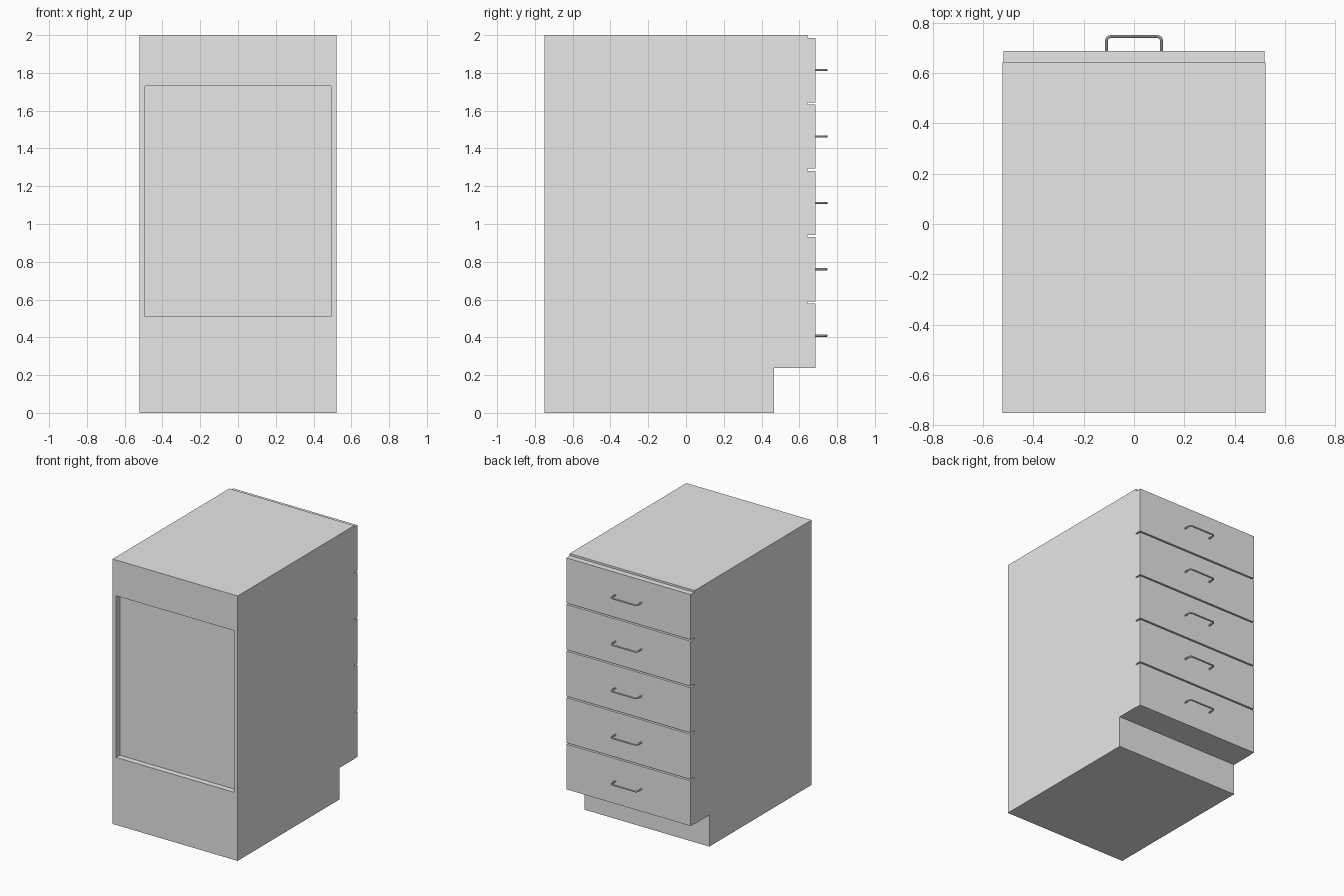
import bpy, bmesh, math
from mathutils import Vector

cube = bpy.data.objects.get("Cube")
if cube:
    bpy.data.objects.remove(cube, do_unlink=True)

grey = bpy.data.materials.new("light grey")
grey.use_nodes = True
grey.diffuse_color = (0.8, 0.8, 0.8, 1)
grey.node_tree.nodes["Principled BSDF"].inputs["Base Color"].default_value = (0.8, 0.8, 0.8, 1)

HALF_W, FRONT, CASE_END, FACE_END = 0.522, -0.75, 0.642, 0.686
KICK_Y, KICK_Z, HEIGHT = 0.467, 0.238, 2.0
DRAWERS, GAP, DRAWER_TOP = 5, 0.011, 1.985


def add_object(name, bm):
    bmesh.ops.recalc_face_normals(bm, faces=bm.faces)
    mesh = bpy.data.meshes.new(name)
    bm.to_mesh(mesh)
    bm.free()
    mesh.materials.append(grey)
    obj = bpy.data.objects.new(name, mesh)
    bpy.context.collection.objects.link(obj)
    return obj


def box(name, low, high):
    bm = bmesh.new()
    bmesh.ops.create_cube(bm, size=1)
    for v in bm.verts:
        v.co = [(a + b) / 2 + c * (b - a) for a, b, c in zip(low, high, v.co)]
    return add_object(name, bm)


# Cabinet body: side profile with a toe kick, extruded across the width
bm = bmesh.new()
profile = [(FRONT, 0), (KICK_Y, 0), (KICK_Y, KICK_Z),
           (CASE_END, KICK_Z), (CASE_END, HEIGHT), (FRONT, HEIGHT)]
side = bm.faces.new([bm.verts.new((-HALF_W, y, z)) for y, z in profile])
extruded = bmesh.ops.extrude_face_region(bm, geom=[side])["geom"]
bmesh.ops.translate(bm, vec=(2 * HALF_W, 0, 0),
                    verts=[g for g in extruded if isinstance(g, bmesh.types.BMVert)])
bmesh.ops.recalc_face_normals(bm, faces=bm.faces)

# Recessed panel on the plain end
panel = next(f for f in bm.faces if f.normal.y < -0.9)
bmesh.ops.inset_individual(bm, faces=[panel], thickness=0.042)
for v in panel.verts:
    v.co.z = 1.73 if v.co.z > 1 else 0.51
recess = bmesh.ops.extrude_discrete_faces(bm, faces=[panel])["faces"][0]
bmesh.ops.translate(bm, vec=(0, 0.044, 0), verts=recess.verts)
add_object("cabinet_body", bm)


# Pull handle: a round bar bent at two rounded corners
def handle(name, z):
    half, reach, bend, radius = 0.109, 0.744, 0.016, 0.006
    right_half = [Vector((half, FACE_END - 0.002, z))]
    for i in range(5):
        a = math.pi / 2 * i / 4
        right_half.append(Vector((half - bend + bend * math.cos(a),
                                  reach - bend + bend * math.sin(a), z)))
    path = right_half + [Vector((-p.x, p.y, p.z)) for p in reversed(right_half)]
    curve = bpy.data.curves.new(name, "CURVE")
    curve.dimensions = "3D"
    curve.bevel_depth = radius
    curve.bevel_resolution = 2
    curve.use_fill_caps = True
    spline = curve.splines.new("POLY")
    spline.points.add(len(path) - 1)
    for point, co in zip(spline.points, path):
        point.co = (*co, 1)
    curve.materials.append(grey)
    obj = bpy.data.objects.new(name, curve)
    bpy.context.collection.objects.link(obj)
    bpy.ops.object.select_all(action="DESELECT")
    obj.select_set(True)
    bpy.context.view_layer.objects.active = obj
    bpy.ops.object.convert(target="MESH")
    bpy.ops.object.shade_smooth_by_angle()


# Stack of drawer fronts with a handle on each
pitch = (DRAWER_TOP - KICK_Z + GAP) / DRAWERS
for i in range(DRAWERS):
    top = DRAWER_TOP - i * pitch
    bottom = top - pitch + GAP
    box(f"drawer_front_{i + 1}", (-0.519, CASE_END, bottom), (0.519, FACE_END, top))
    handle(f"drawer_handle_{i + 1}", (top + bottom) / 2)
